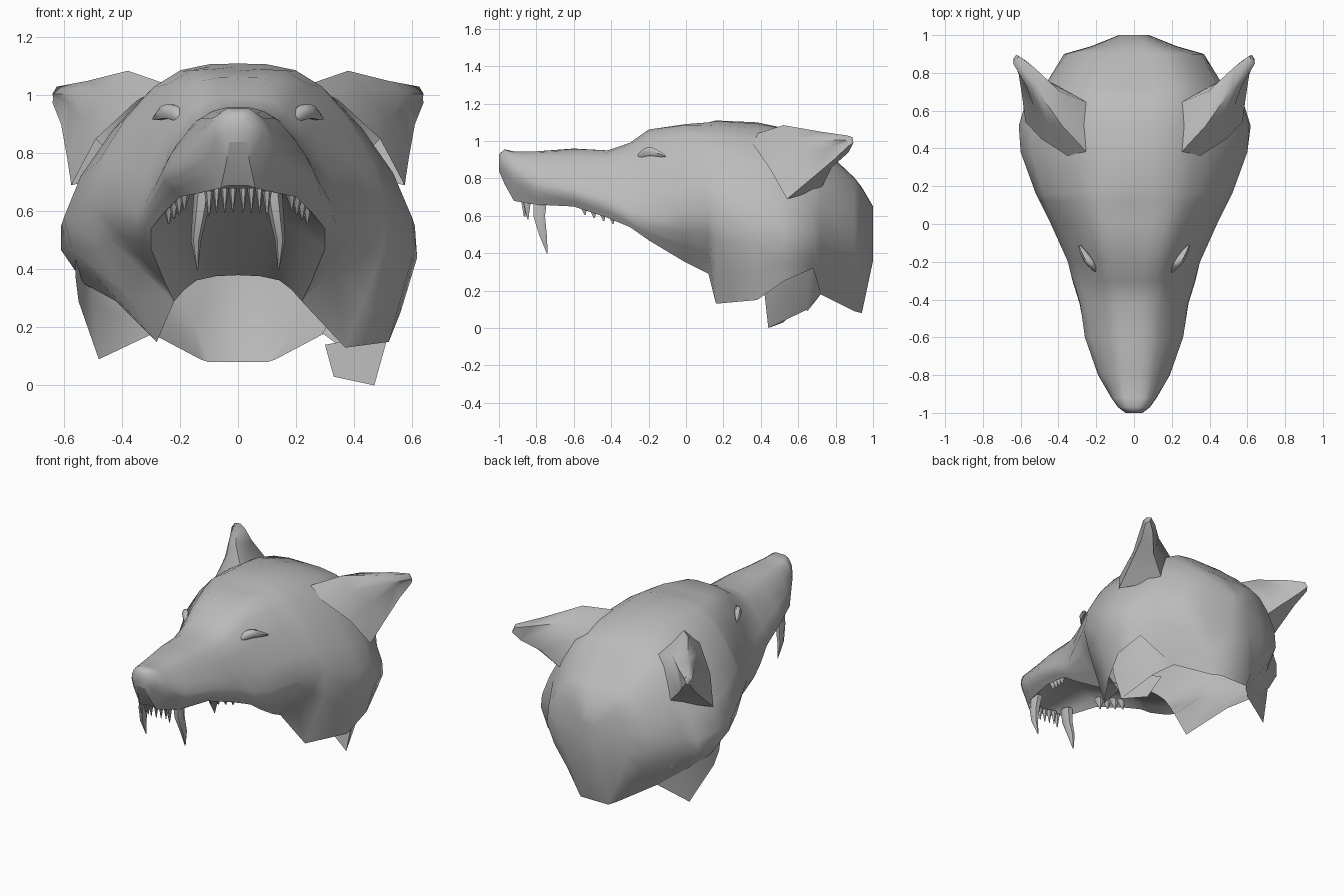
import bpy, bmesh, math
from mathutils import Vector

if "Cube" in bpy.data.objects:
    bpy.data.objects.remove(bpy.data.objects["Cube"])

fur = bpy.data.materials.new("grey")
fur.diffuse_color = (0.5, 0.5, 0.5, 1)
fur.use_nodes = True
fur.node_tree.nodes["Principled BSDF"].inputs["Base Color"].default_value = fur.diffuse_color


def make(name, verts, faces, angle=60):
    me = bpy.data.meshes.new(name)
    me.from_pydata([tuple(v) for v in verts], [], faces)
    bm = bmesh.new()
    bm.from_mesh(me)
    bmesh.ops.remove_doubles(bm, verts=bm.verts, dist=0.0005)
    bmesh.ops.recalc_face_normals(bm, faces=bm.faces)
    bm.to_mesh(me)
    bm.free()
    ob = bpy.data.objects.new(name, me)
    bpy.context.collection.objects.link(ob)
    me.materials.append(fur)
    bpy.ops.object.select_all(action='DESELECT')
    ob.select_set(True)
    bpy.context.view_layer.objects.active = ob
    bpy.ops.object.shade_smooth_by_angle(angle=math.radians(angle))
    return ob


def loft(name, rings, closed=False, cap_start=False, cap_end=False, angle=60):
    n = len(rings[0])
    verts = [v for r in rings for v in r]
    faces = []
    for i in range(len(rings) - 1):
        for j in range(n if closed else n - 1):
            k = (j + 1) % n
            faces.append((i * n + j, i * n + k, (i + 1) * n + k, (i + 1) * n + j))
    if cap_start:
        faces.append(tuple(range(n)))
    if cap_end:
        faces.append(tuple((len(rings) - 1) * n + j for j in range(n)))
    return make(name, verts, faces, angle)


def smooth_path(pts, steps=3):
    """Catmull-Rom curve through the points"""
    p = [Vector(q) for q in pts]
    p = [2 * p[0] - p[1]] + p + [2 * p[-1] - p[-2]]
    out = []
    for i in range(1, len(p) - 2):
        a, b, c, d = p[i - 1:i + 3]
        for s in range(steps):
            t = s / steps
            out.append(0.5 * (2 * b + (c - a) * t + (2 * a - 5 * b + 4 * c - d) * t * t
                              + (3 * b - a - 3 * c + d) * t ** 3))
    return out + [p[-2]]


# Cross-sections: y, top z, shoulder x z, widest x z, lower edge x z
muzzle = [
    (-1.00, .93, .025, .92, .045, .88, .03, .84),
    (-.97, .955, .055, .945, .085, .87, .04, .77),
    (-.92, .945, .08, .925, .12, .83, .06, .68),
    (-.80, .945, .10, .92, .19, .77, .15, .66),
    (-.60, .96, .13, .92, .26, .74, .20, .65),
    (-.42, .95, .15, .91, .285, .69, .26, .59),
    (-.30, .99, .17, .94, .32, .63, .30, .54),
    (-.20, 1.06, .19, 1.0, .35, .60, .30, .47),
    (0.0, 1.085, .24, 1.04, .44, .62, .25, .35),
    (.12, 1.10, .28, 1.03, .50, .62, .22, .29),
]
skull = [
    (.16, 1.11, .29, 1.03, .52, .62, .37, .13),
    (.38, 1.10, .32, 1.0, .60, .58, .52, .15),
    (.52, 1.07, .33, .98, .61, .55, .56, .25),
    (.68, 1.01, .32, .94, .56, .52, .52, .32),
    (.72, .97, .30, .92, .48, .52, .30, .18),
    (.90, .80, .24, .77, .37, .47, .13, .09),
    (.94, .75, .15, .72, .23, .45, .10, .08),
    (1.0, .65, .05, .63, .08, .50, .05, .36),
]
# The lower edge is torn higher on the left
left_edge = {.16: (.28, .15), .38: (.42, .29), .52: (.53, .35), .68: (.50, .33)}


def section(row):
    y, zt, xs, zs, w, zw, xb, zb = row
    xl, zl = left_edge.get(y, (xb, zb))
    return smooth_path([(-xl, y, zl), (-w, y, zw), (-xs, y, zs), (0, y, zt),
                        (xs, y, zs), (w, y, zw), (xb, y, zb)])


# Head shell with the nape closed between the two sides at the back
head = [section(r) for r in muzzle + skull]
n = len(head[0])
verts = [v for r in head for v in r]
faces = [(i * n + j, i * n + j + 1, (i + 1) * n + j + 1, (i + 1) * n + j)
         for i in range(len(head) - 1) for j in range(n - 1)]
last = (len(head) - 1) * n
faces += [tuple(range(n)), tuple(range(last, last + n)), (last - n, last - 1, last + n - 1, last)]
make("head_shell", verts, faces, 70)

# Nose underside and roof of the mouth, from lip to lip down to the throat
roof = []
for y, zt, xs, zs, w, zw, xb, zb in muzzle:
    h = max(0, min(.09, .01 + (y + .92) * .3))
    roof.append(smooth_path([(-xb, y, zb), (-xb * .65, y, zb + h * .8), (0, y, zb + h),
                             (xb * .65, y, zb + h * .8), (xb, y, zb)], 2))
loft("mouth_roof", roof)

# Ears: front edge, crest, back top, back bottom, front bottom, hollow
ear = [
    [(.35, .36, .98), (.25, .38, 1.04), (.24, .64, .98), (.38, .72, .74), (.575, .54, .69), (.49, .45, .85)],
    [(.45, .53, 1.0), (.38, .52, 1.085), (.39, .70, 1.04), (.50, .78, .86), (.59, .66, .79), (.53, .62, .92)],
    [(.57, .73, 1.005), (.52, .72, 1.05), (.53, .83, 1.03), (.58, .87, .94), (.61, .79, .90), (.58, .78, .97)],
    [(.64, .85, 1.005), (.625, .86, 1.03), (.61, .89, 1.02), (.625, .895, .99), (.64, .87, .975), (.637, .87, .99)],
]
for side, s in (("right", 1), ("left", -1)):
    loft(side + "_ear", [[(s * x, y, z) for x, y, z in r] for r in ear],
         closed=True, cap_end=True, angle=65)

# Ragged inner neck panels behind the cheeks
loft("right_neck_panel", [[(.54, .44, .40), (.52, .42, .18), (.47, .44, 0)],
                          [(.52, .66, .45), (.47, .66, .28), (.40, .65, .10)],
                          [(.48, .72, .52), (.40, .72, .33), (.29, .72, .18)]])
loft("left_neck_panel", [[(-.56, .44, .45), (-.56, .46, .37), (-.55, .50, .29)],
                         [(-.52, .66, .45), (-.50, .66, .28), (-.48, .65, .09)],
                         [(-.48, .72, .52), (-.40, .72, .33), (-.29, .72, .18)]])
make("right_neck_flap", [(.30, .62, .14), (.33, .52, .03), (.47, .44, 0), (.52, .42, .18)], [(0, 1, 2, 3)])


def spike(name, path, radii, n=6):
    rings = []
    for (x, y, z), r in zip(path, radii):
        rings.append([(x + r * .75 * math.cos(2 * math.pi * k / n),
                       y + r * math.sin(2 * math.pi * k / n), z) for k in range(n)])
    loft(name, rings, closed=True, cap_start=True, cap_end=True)


for side, s in (("right", 1), ("left", -1)):
    # Long canine and the small tooth before it
    spike(side + "_canine", [(s * .12, -.78, .68), (s * .13, -.785, .60), (s * .145, -.765, .50),
                             (s * .14, -.742, .40)], [.042, .036, .024, .003])
    spike(side + "_small_canine", [(s * .10, -.85, .67), (s * .10, -.845, .58)], [.022, .003])
    # Incisors
    for i in range(3):
        x = s * (.018 + i * .028)
        spike(f"{side}_incisor_{i}", [(x, -.865 + i * .01, .68), (x, -.865 + i * .01, .595)], [.019, .002])
    # Cheek teeth
    for i, y in enumerate((-.55, -.50, -.45, -.40)):
        x, z = s * (.185 + .018 * i), .65 - .016 * i
        spike(f"{side}_cheek_tooth_{i}", [(x, y, z + .03), (x, y + .01, z - .045)], [.034, .004])
    # Brow ridge over the eye
    brow = smooth_path([(s * .18, -.27, .91), (s * .235, -.20, .945), (s * .29, -.11, .92)], 3)
    rings = []
    for i, p in enumerate(brow):
        r = .006 + .022 * math.sin(math.pi * i / (len(brow) - 1))
        rings.append([p + Vector((s * r * math.cos(a), 0, r * math.sin(a)))
                      for a in [k * math.pi / 3 for k in range(6)]])
    loft(side + "_brow", rings, closed=True, cap_start=True, cap_end=True)
